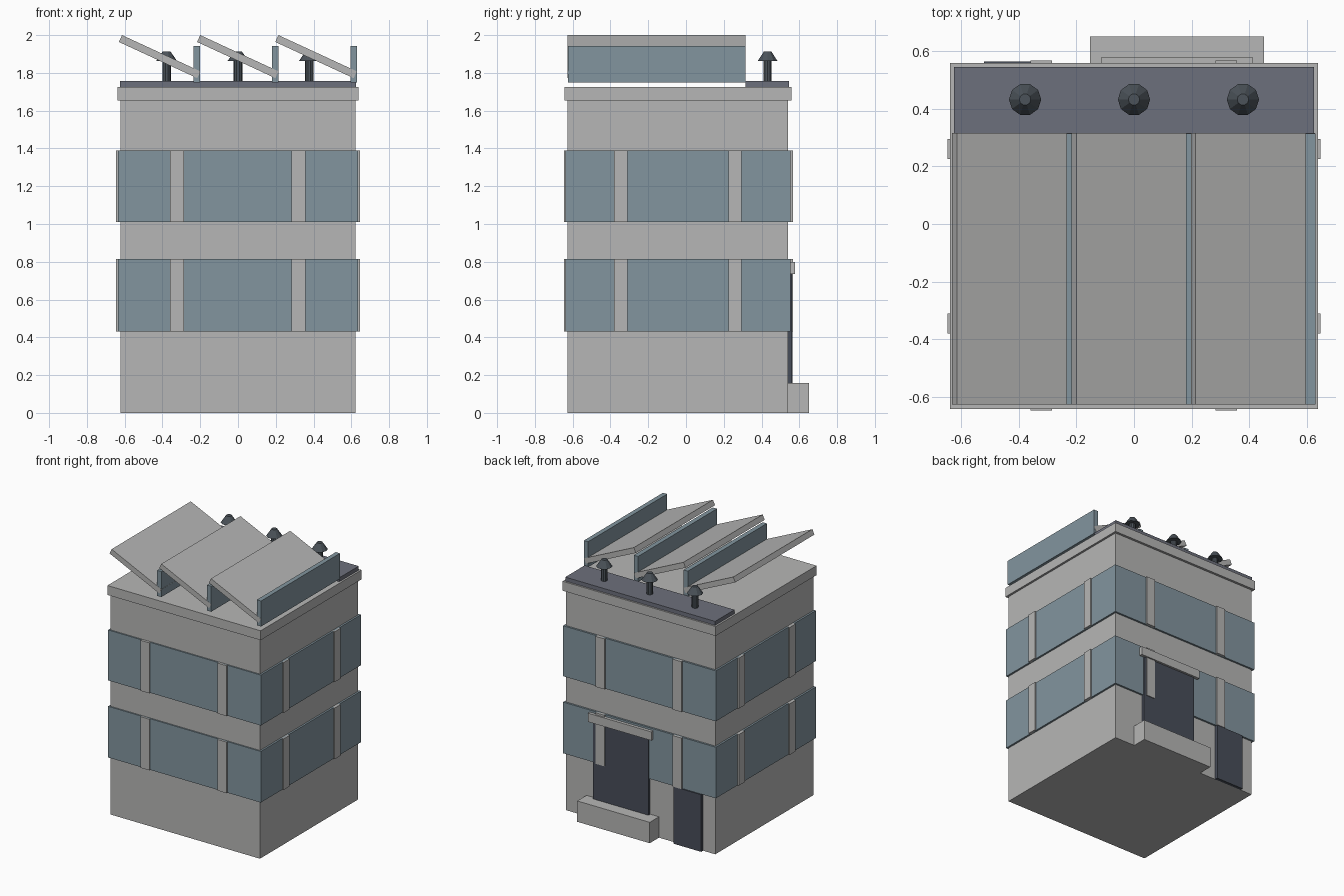
import bpy, bmesh, math
from mathutils import Matrix, Vector

cube = bpy.data.objects.get("Cube")
if cube:
    bpy.data.objects.remove(cube, do_unlink=True)


def material(name, rgb):
    mat = bpy.data.materials.new(name)
    mat.use_nodes = True
    mat.diffuse_color = (*rgb, 1)
    mat.node_tree.nodes["Principled BSDF"].inputs["Base Color"].default_value = (*rgb, 1)
    return mat


concrete = material("concrete_grey", (0.47, 0.47, 0.465))
glass = material("window_blue", (0.225, 0.3, 0.345))
decking = material("roof_slate", (0.152, 0.16, 0.2))
door_dark = material("door_dark", (0.064, 0.075, 0.1))
metal = material("vent_metal", (0.07, 0.085, 0.1))


def add_object(name, bm, mat):
    mesh = bpy.data.meshes.new(name)
    bm.to_mesh(mesh)
    bm.free()
    mesh.materials.append(mat)
    obj = bpy.data.objects.new(name, mesh)
    bpy.context.collection.objects.link(obj)
    return obj


def box(name, x, y, z, mat):
    """Box between (low, high) limits on each axis."""
    size = [hi - lo for lo, hi in (x, y, z)]
    mid = [(hi + lo) / 2 for lo, hi in (x, y, z)]
    bm = bmesh.new()
    bmesh.ops.create_cube(bm, size=1, matrix=Matrix.Translation(mid) @ Matrix.Diagonal((*size, 1)))
    return add_object(name, bm, mat)


# Main block and roof slab
FRONT, BACK, SIDE = -0.627, 0.54, 0.622
box("main_block", (-SIDE, SIDE), (FRONT, BACK), (0, 1.7), concrete)
box("roof_slab", (-0.638, 0.638), (-0.642, 0.558), (1.655, 1.726), concrete)

# Window bands with raised piers on all four sides
for floor, span in (("lower", (0.43, 0.815)), ("upper", (1.01, 1.39))):
    box(floor + "_window_band", (-0.636, 0.636), (-0.637, 0.554), span, glass)
    for i, x in enumerate((-0.322, 0.32)):
        box(f"{floor}_front_pier_{i}", (x - 0.037, x + 0.037), (-0.647, FRONT), span, concrete)
        box(f"{floor}_back_pier_{i}", (x - 0.037, x + 0.037), (BACK, 0.567), span, concrete)
    for i, y in enumerate((-0.345, 0.26)):
        for side, sign in (("left", 1), ("right", -1)):
            limits = sorted((sign * 0.6, sign * 0.647))
            box(f"{floor}_{side}_pier_{i}", limits, (y - 0.035, y + 0.035), span, concrete)

# Back entrance
box("entrance_door", (-0.08, 0.38), (0.53, 0.561), (0.1, 0.75), door_dark)
box("entrance_step", (-0.153, 0.451), (0.53, 0.65), (0, 0.157), concrete)
box("entrance_canopy", (-0.115, 0.413), (0.53, 0.577), (0.735, 0.8), concrete)
box("service_door", (-0.52, -0.29), (0.53, 0.563), (0, 0.43), door_dark)

# Sawtooth roof lights: a tilted panel and an upright glass strip each
tilt = math.radians(24.8)
along = Vector((math.cos(tilt), 0, -math.sin(tilt)))
down = Vector((-math.sin(tilt), 0, -math.cos(tilt)))
for i in range(3):
    start = Vector((-0.614 + i * 0.414, FRONT, 2.0))
    bm = bmesh.new()
    corners = [start, start + along * 0.457, start + along * 0.457 + down * 0.04, start + down * 0.04]
    face = bm.faces.new([bm.verts.new(c) for c in corners])
    end = bmesh.ops.extrude_face_region(bm, geom=[face])
    verts = [v for v in end["geom"] if isinstance(v, bmesh.types.BMVert)]
    bmesh.ops.translate(bm, verts=verts, vec=(0, 0.942, 0))
    bmesh.ops.recalc_face_normals(bm, faces=bm.faces)
    add_object(f"sawtooth_panel_{i}", bm, concrete)
    x = -0.235 + i * 0.415
    box(f"sawtooth_glass_{i}", (x, x + 0.035), (FRONT + 0.001, 0.314), (1.75, 1.942), glass)

# Roof deck with vents
box("roof_deck", (-0.624, 0.624), (0.315, 0.545), (1.72, 1.756), decking)
spin = Matrix.Rotation(math.pi / 2, 4, "Z")
for i, x in enumerate((-0.378, 0, 0.378)):
    bm = bmesh.new()
    for low, high, r1, r2 in ((1.75, 1.865, 0.023, 0.023), (1.862, 1.914, 0.056, 0.02)):
        bmesh.ops.create_cone(bm, cap_ends=True, segments=10, radius1=r1, radius2=r2, depth=high - low,
                              matrix=Matrix.Translation((x, 0.432, (low + high) / 2)) @ spin)
    add_object(f"roof_vent_{i}", bm, metal)
